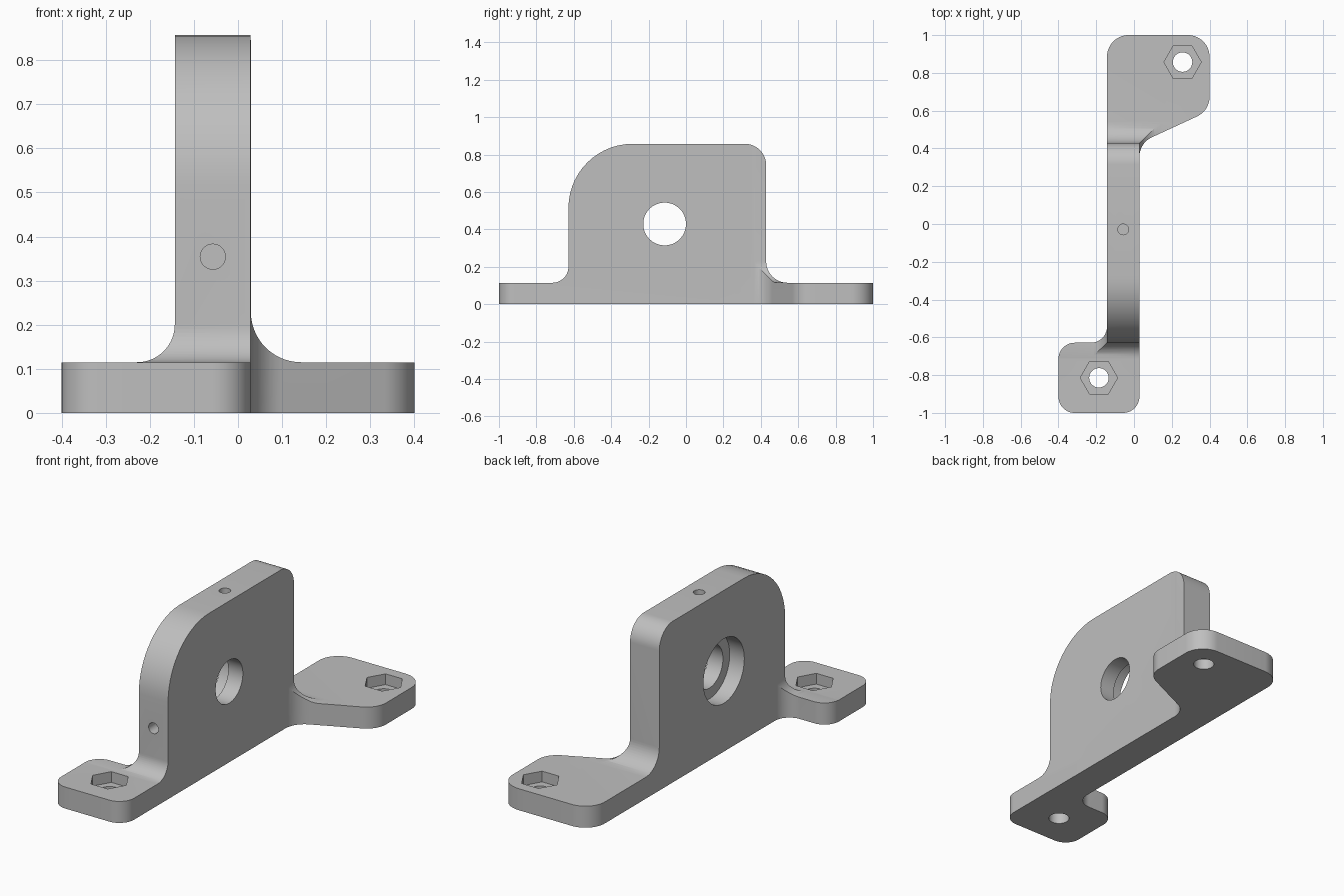
import bpy
import bmesh
import math
from mathutils import Vector

cube = bpy.data.objects.get("Cube")
if cube:
    bpy.data.objects.remove(cube, do_unlink=True)

UNIT = 1 / 35      # one millimetre, with the bracket 70 mm long
EPS = 0.02         # keeps overlapping walls from being coplanar
STEPS = 14


def rounded(corners):
    """Outline from (a, b, radius) corners, each turned into an arc."""
    points = []
    count = len(corners)
    for i, (a, b, r) in enumerate(corners):
        p = Vector((a, b))
        if r == 0:
            points.append(p)
            continue
        to_prev = (Vector(corners[i - 1][:2]) - p).normalized()
        to_next = (Vector(corners[(i + 1) % count][:2]) - p).normalized()
        half = to_prev.angle(to_next) / 2
        centre = p + (to_prev + to_next).normalized() * (r / math.sin(half))
        start = p + to_prev * (r / math.tan(half)) - centre
        end = p + to_next * (r / math.tan(half)) - centre
        sweep = math.pi - 2 * half
        for k in range(STEPS + 1):
            t = k / STEPS
            arm = start * math.sin((1 - t) * sweep) + end * math.sin(t * sweep)
            points.append(centre + arm.normalized() * r)
    return points


def circle(a, b, r, sides=48):
    turn = 2 * math.pi / sides
    return [Vector((a + r * math.cos(i * turn), b + r * math.sin(i * turn)))
            for i in range(sides)]


def prism(name, outline, axis, low, high):
    """Extrude an outline along the given axis."""
    def place(p, h):
        co = [p.x, p.y]
        co.insert("xyz".index(axis), h)
        return Vector(co) * UNIT

    bm = bmesh.new()
    face = bm.faces.new([bm.verts.new(place(p, low)) for p in outline])
    grown = bmesh.ops.extrude_face_region(bm, geom=[face])
    move = place(Vector((0, 0)), high - low)
    bmesh.ops.translate(bm, vec=move, verts=[
        v for v in grown["geom"] if isinstance(v, bmesh.types.BMVert)])
    bmesh.ops.recalc_face_normals(bm, faces=bm.faces)
    mesh = bpy.data.meshes.new(name)
    bm.to_mesh(mesh)
    bm.free()
    obj = bpy.data.objects.new(name, mesh)
    bpy.context.collection.objects.link(obj)
    return obj


def combine(target, tool, operation):
    mod = target.modifiers.new(operation.lower(), "BOOLEAN")
    mod.operation = operation
    mod.solver = "EXACT"
    mod.object = tool
    bpy.context.view_layer.objects.active = target
    bpy.ops.object.modifier_apply(modifier=mod.name)
    bpy.data.objects.remove(tool, do_unlink=True)


# Plan outline: square front foot, upright, slanted back foot
plan = rounded([
    (-14, -35, 3), (1, -35, 3), (1, 15, 4), (14, 21, 4), (14, 35, 4),
    (-5, 35, 4), (-5, -22, 3), (-14, -22, 3)])
bracket = prism("mounting_bracket", plan, "z", 0, 40)

# Side profile: upright with rounded shoulders and filleted feet
side = rounded([
    (-40, -2, 0), (40, -2, 0), (40, 4, 0), (15, 4, 4), (15, 30, 4),
    (-22, 30, 12), (-22, 4, 3), (-40, 4, 0)])
combine(bracket, prism("side_profile", side, "x", -20, 20), "INTERSECT")

# Front profile: fillets that meet the side fillets in a mitre
floor = 4 + EPS
left, right = -5 - EPS, 1 + EPS
front = rounded([
    (-20, -2, 0), (20, -2, 0), (20, floor, 0), (right, floor, 4),
    (right, 35, 0), (left, 35, 0), (left, floor, 3), (-20, floor, 0)])
combine(bracket, prism("front_profile", front, "y", -42, 42), "INTERSECT")

# Bearing bore with a wider recess on the right face
cutters = [
    prism("bore", circle(-4, 15, 4, 64), "x", -8, 8),
    prism("recess", circle(-4, 15, 6, 64), "x", -8, -2),
]
# Screw holes with hexagonal nut pockets
for x, y in ((-6.5, -28.5), (9, 30)):
    cutters.append(prism("screw_hole", circle(x, y, 1.8), "z", -2, 8))
    cutters.append(prism("nut_pocket", circle(x, y, 3.46, 6), "z", 2, 8))
# Small blind holes in the front edge and the top
cutters.append(prism("front_pin_hole", circle(-2, 12.4, 1, 32), "y", -24, -16))
cutters.append(prism("top_pin_hole", circle(-2, -1, 1, 32), "z", 24, 32))
for cutter in cutters:
    combine(bracket, cutter, "DIFFERENCE")

# Grey plastic
grey = bpy.data.materials.new("grey_plastic")
grey.use_nodes = True
colour = (0.52, 0.52, 0.52, 1)
grey.diffuse_color = colour
grey.node_tree.nodes["Principled BSDF"].inputs["Base Color"].default_value = colour
bracket.data.materials.clear()
bracket.data.materials.append(grey)
for poly in bracket.data.polygons:
    poly.material_index = 0

bpy.ops.object.select_all(action="DESELECT")
bracket.select_set(True)
bpy.context.view_layer.objects.active = bracket
bpy.ops.object.shade_smooth_by_angle(angle=math.radians(25))
